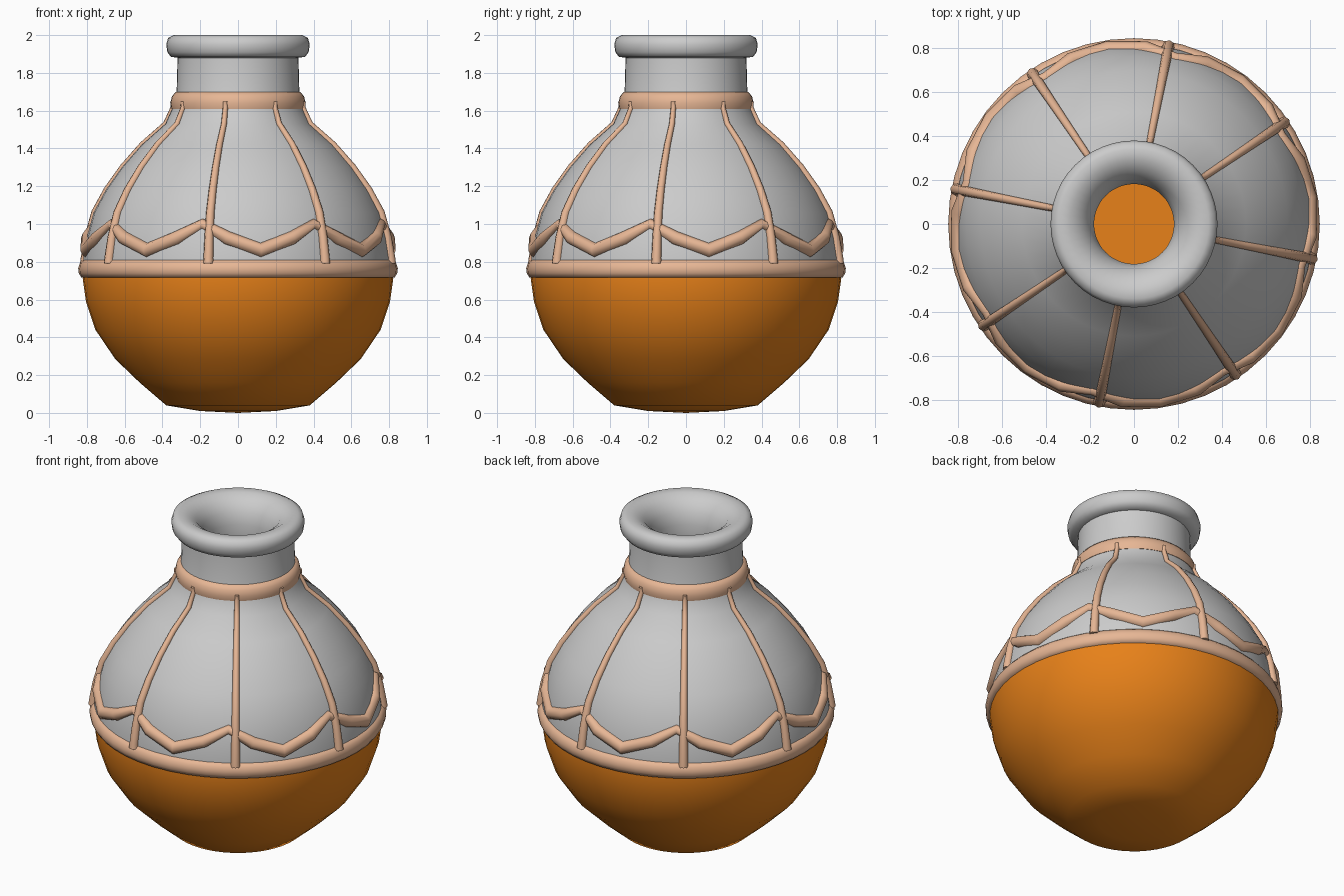
import bpy, bmesh, math
from mathutils import Vector

if "Cube" in bpy.data.objects:
    bpy.data.objects.remove(bpy.data.objects["Cube"])


def material(name, color):
    m = bpy.data.materials.new(name)
    m.diffuse_color = (*color, 1)
    m.use_nodes = True
    m.node_tree.nodes["Principled BSDF"].inputs["Base Color"].default_value = m.diffuse_color
    return m


ORANGE = material("orange_liquid", (0.80, 0.22, 0.01))
TAN = material("tan_trim", (0.80, 0.47, 0.30))


def smooth(ob, angle):
    bpy.ops.object.select_all(action='DESELECT')
    bpy.context.view_layer.objects.active = ob
    ob.select_set(True)
    bpy.ops.object.shade_smooth_by_angle(angle=math.radians(angle))


def lathe(name, profile, mat=None, closed=False, steps=48, angle=40):
    """Spin a (radius, z) profile around the z axis."""
    bm = bmesh.new()
    vs = [bm.verts.new((r, 0, z)) for r, z in profile]
    pairs = list(zip(vs, vs[1:])) + ([(vs[-1], vs[0])] if closed else [])
    edges = [bm.edges.new(p) for p in pairs]
    bmesh.ops.spin(bm, geom=vs + edges, cent=(0, 0, 0), axis=(0, 0, 1),
                   angle=math.tau, steps=steps, use_duplicate=False)
    bmesh.ops.remove_doubles(bm, verts=bm.verts, dist=1e-4)
    bmesh.ops.recalc_face_normals(bm, faces=bm.faces)
    me = bpy.data.meshes.new(name)
    bm.to_mesh(me)
    bm.free()
    ob = bpy.data.objects.new(name, me)
    bpy.context.collection.objects.link(ob)
    if mat:
        me.materials.append(mat)
    smooth(ob, angle)
    return ob


def tube(name, points, radii, mat, cyclic=False):
    """Round tube along a path, converted to a mesh."""
    cu = bpy.data.curves.new(name, 'CURVE')
    cu.dimensions = '3D'
    cu.bevel_depth = 1.0
    cu.bevel_resolution = 2
    cu.use_fill_caps = True
    sp = cu.splines.new('POLY')
    sp.points.add(len(points) - 1)
    for p, co, r in zip(sp.points, points, radii):
        p.co = (*co, 1)
        p.radius = r
    sp.use_cyclic_u = cyclic
    ob = bpy.data.objects.new(name, cu)
    bpy.context.collection.objects.link(ob)
    bpy.ops.object.select_all(action='DESELECT')
    bpy.context.view_layer.objects.active = ob
    ob.select_set(True)
    bpy.ops.object.convert(target='MESH')
    ob = bpy.context.object
    ob.data.materials.clear()
    ob.data.materials.append(mat)
    smooth(ob, 50)
    return ob


def polar(r, deg, z):
    a = math.radians(deg)
    return Vector((r * math.cos(a), r * math.sin(a), z))


# Liquid filling the lower half, with a flat surface on top
lathe("liquid", [(0, 0), (0.2, 0.01), (0.38, 0.04), (0.52, 0.16), (0.65, 0.285),
                 (0.755, 0.44), (0.805, 0.59), (0.822, 0.71), (0.82, 0.74),
                 (0, 0.74)], ORANGE, angle=50)

# Bottle upper half: outer wall, rolled lip, inner wall
shoulder = [(0.82, 0.73), (0.818, 0.82), (0.80, 0.93), (0.765, 1.06), (0.70, 1.18),
            (0.615, 1.30), (0.51, 1.42), (0.385, 1.53), (0.345, 1.62)]
lathe("bottle", shoulder + [
    (0.325, 1.70), (0.32, 1.88), (0.355, 1.885), (0.374, 1.91), (0.38, 1.95),
    (0.37, 1.985), (0.34, 2.0), (0.29, 1.995), (0.24, 1.965), (0.20, 1.91),
    (0.182, 1.84), (0.182, 1.66), (0.27, 1.52), (0.45, 1.36), (0.60, 1.18),
    (0.70, 0.98), (0.73, 0.73)], closed=True, angle=60)

# Belt around the middle and collar at the neck
lathe("belt", [(0.80, 0.715), (0.83, 0.718), (0.843, 0.74), (0.846, 0.765),
               (0.838, 0.79), (0.822, 0.808), (0.80, 0.81)], TAN, True, angle=60)
lathe("collar", [(0.31, 1.605), (0.352, 1.61), (0.358, 1.64), (0.35, 1.675),
                 (0.33, 1.70), (0.31, 1.70)], TAN, True, angle=60)

# Eight tapering ribs from the belt to the collar
path = [(0.82, 0.79)] + shoulder[1:] + [(0.35, 1.65)]
radii = [0.028 - 0.016 * i / (len(path) - 1) for i in range(len(path))]
for k in range(8):
    tube(f"rib_{k + 1}", [polar(r + 0.004, 34 + 45 * k, z) for r, z in path],
         radii, TAN)

# Zigzag garland, peaking close to each rib
wave = [(0, 0.775, 1.0, 0.028), (10, 0.797, 0.925, 0.037),
        (22.5, 0.803, 0.86, 0.04), (35, 0.797, 0.925, 0.037)]
pts, rad = [], []
for k in range(8):
    for da, r, z, w in wave:
        pts.append(polar(r, 31 + 45 * k + da, z))
        rad.append(w)
tube("zigzag_garland", pts, rad, TAN, cyclic=True)
